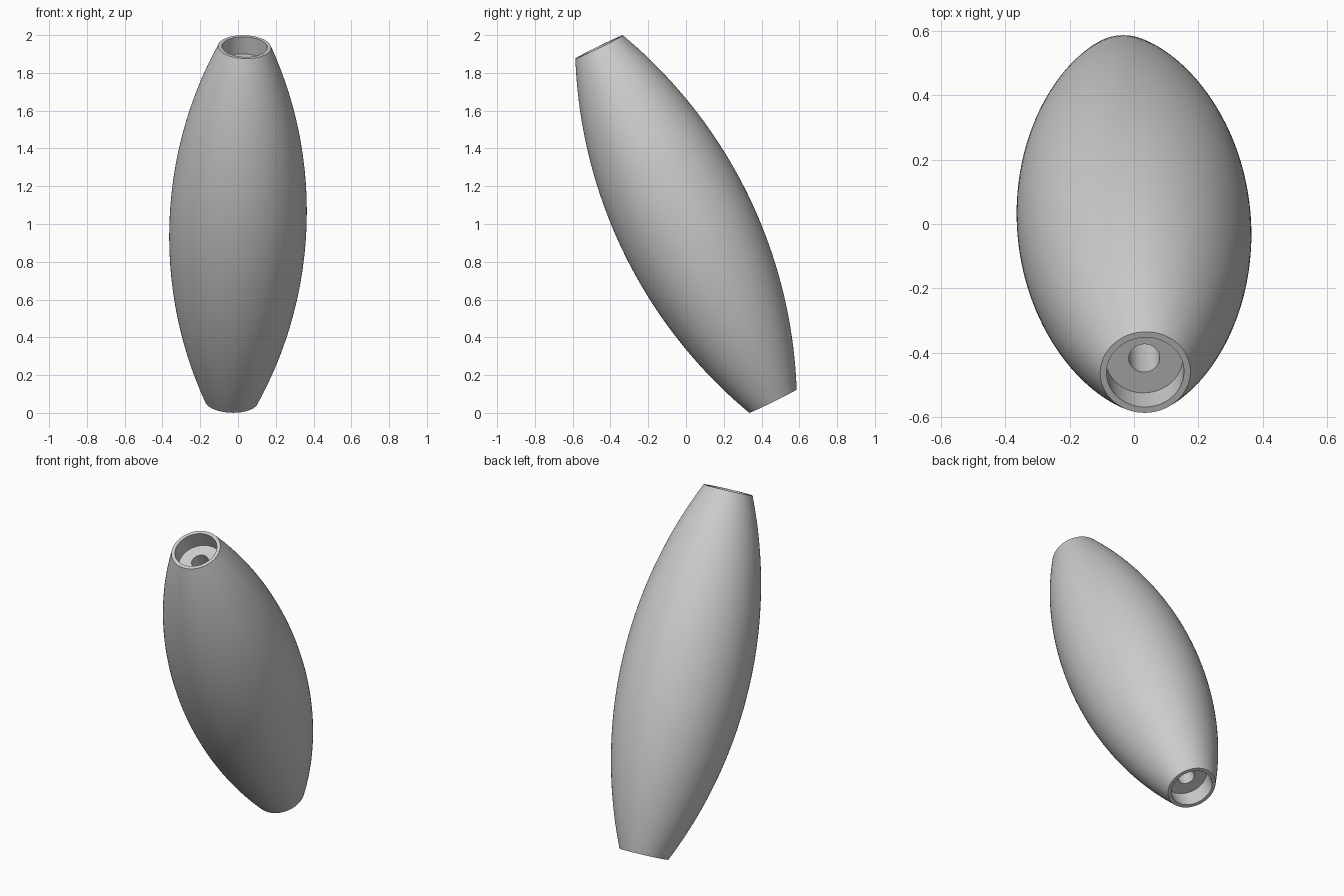
import bpy, bmesh, math
from mathutils import Vector

cube = bpy.data.objects.get("Cube")
if cube:
    bpy.data.objects.remove(cube, do_unlink=True)

# Main sizes
TOP = Vector((0.035, -0.46, 1.9375))
BOTTOM = Vector((-0.035, 0.46, 0.0625))
END_R, MID_R = 0.14, 0.363
RECESS_R, RECESS_DEPTH, BORE_R = 0.12, 0.10, 0.048
SEGMENTS, STEPS = 128, 48

axis = TOP - BOTTOM
half = axis.length / 2

# Barrel outline: a circular arc from end to end
sag = MID_R - END_R
arc_r = (half ** 2 + sag ** 2) / (2 * sag)
profile = []
for i in range(STEPS + 1):
    h = half * (2 * i / STEPS - 1)
    profile.append((math.sqrt(arc_r ** 2 - h ** 2) - arc_r + MID_R, h))

# Counterbored recess at each end, joined by a through bore
floor = half - RECESS_DEPTH
profile += [(RECESS_R, half), (RECESS_R, floor), (BORE_R, floor),
            (BORE_R, -floor), (RECESS_R, -floor), (RECESS_R, -half)]

# Revolve the closed outline about the axis
bm = bmesh.new()
rings = []
for s in range(SEGMENTS):
    a = math.tau * s / SEGMENTS
    rings.append([bm.verts.new((r * math.cos(a), r * math.sin(a), h)) for r, h in profile])
n = len(profile)
for s in range(SEGMENTS):
    a, b = rings[s], rings[(s + 1) % SEGMENTS]
    for i in range(n):
        j = (i + 1) % n
        bm.faces.new((a[i], b[i], b[j], a[j]))
bmesh.ops.recalc_face_normals(bm, faces=bm.faces)
mesh = bpy.data.meshes.new("barrel_bead")
bm.to_mesh(mesh)
bm.free()

# Lean the bead into place
bead = bpy.data.objects.new("barrel_bead", mesh)
bpy.context.collection.objects.link(bead)
bead.location = (TOP + BOTTOM) / 2
bead.rotation_euler = axis.to_track_quat("Z", "Y").to_euler()

# Plain grey finish
grey = bpy.data.materials.new("light_grey")
grey.use_nodes = True
colour = (0.6, 0.6, 0.6, 1)
grey.diffuse_color = colour
grey.node_tree.nodes["Principled BSDF"].inputs["Base Color"].default_value = colour
mesh.materials.append(grey)

bpy.ops.object.select_all(action="DESELECT")
bead.select_set(True)
bpy.context.view_layer.objects.active = bead
bpy.ops.object.shade_smooth_by_angle(angle=math.radians(35))
